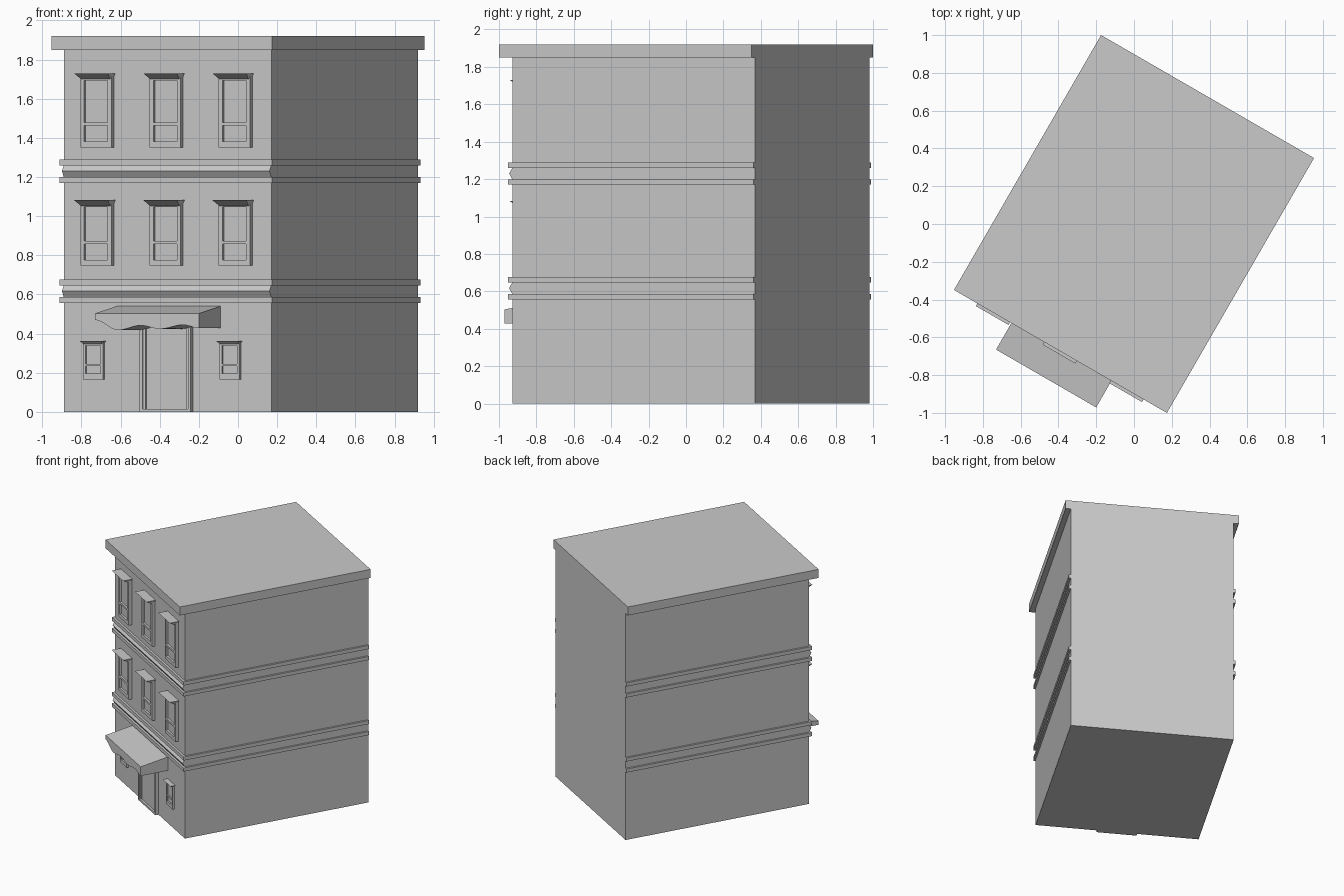
import bpy, bmesh, math

cube = bpy.data.objects.get("Cube")
if cube:
    bpy.data.objects.remove(cube, do_unlink=True)

TURN = math.radians(-30)      # the whole building is turned on its plot
WALL, BACK, HALF = -0.719, 0.779, 0.612

grey = bpy.data.materials.new("plain_grey")
grey.use_nodes = True
grey.diffuse_color = (0.59, 0.59, 0.59, 1)
grey.node_tree.nodes["Principled BSDF"].inputs["Base Color"].default_value = grey.diffuse_color


def finish(name, bm):
    bmesh.ops.recalc_face_normals(bm, faces=bm.faces)
    mesh = bpy.data.meshes.new(name)
    bm.to_mesh(mesh)
    bm.free()
    mesh.materials.append(grey)
    obj = bpy.data.objects.new(name, mesh)
    obj.rotation_euler.z = TURN
    bpy.context.collection.objects.link(obj)
    return obj


def loft(bm, ring_a, ring_b):
    """Closed solid between two matching rings of points."""
    a = [bm.verts.new(p) for p in ring_a]
    b = [bm.verts.new(p) for p in ring_b]
    bm.faces.new(a)
    bm.faces.new(b[::-1])
    for i in range(len(a)):
        j = (i + 1) % len(a)
        bm.faces.new((a[i], b[i], b[j], a[j]))


def rect(x0, x1, y0, y1, z):
    return [(x0, y0, z), (x1, y0, z), (x1, y1, z), (x0, y1, z)]


def box(bm, x0, x1, y0, y1, z0, z1):
    loft(bm, rect(x0, x1, y0, y1, z0), rect(x0, x1, y0, y1, z1))


def block(name, *size):
    bm = bmesh.new()
    box(bm, *size)
    return finish(name, bm)


def window(name, x, half, bottom, top, rail, drop, deep, cap):
    """Framed two-pane window with a hood; rail is the (low, high) middle bar."""
    bm = bmesh.new()
    bar = half * 0.25
    front = WALL - deep
    box(bm, x - half, x - half + bar, front, WALL, bottom, top - 0.004)
    box(bm, x + half - bar, x + half, front, WALL, bottom, top - 0.004)
    inner = (x - half + bar, x + half - bar)
    box(bm, *inner, front, WALL, bottom, bottom + 0.03)
    box(bm, *inner, front, WALL, *rail)
    box(bm, *inner, front, WALL, top - drop - 0.006, top - 0.004)
    finish(name + "_frame", bm)
    block(name + "_pane", *inner, WALL - deep * 0.4, WALL, bottom + 0.03, top - drop)
    # hood flares outward toward its flat top
    bm = bmesh.new()
    wide, narrow = half + 0.008, half - 0.007
    loft(bm, rect(x - narrow, x + narrow, front - 0.005, WALL, top - drop),
         rect(x - wide, x + wide, WALL - cap, WALL, top))
    finish(name + "_hood", bm)


# Main body and overhanging roof
block("walls", -HALF, HALF, WALL, BACK, 0, 1.85)
block("roof_slab", -0.651, 0.651, -BACK, BACK, 1.85, 1.92)

# Moulding between floors: two flat strips and a pointed band on the front
for floor, base in (("lower", 0.557), ("upper", 1.17)):
    for part, z in (("bottom", base), ("top", base + 0.09)):
        block(f"{floor}_{part}_strip", -0.627, 0.627, -0.737, BACK, z, z + 0.029)
    bm = bmesh.new()
    rings = [[(x, WALL + 0.005, base + 0.029), (x, WALL, base + 0.029),
              (x, -0.739, base + 0.06), (x, WALL, base + 0.09),
              (x, WALL + 0.005, base + 0.09)] for x in (-HALF, HALF)]
    loft(bm, *rings)
    finish(f"{floor}_pointed_band", bm)

# Upper floor windows
for floor, bottom, top in (("second_floor", 0.747, 1.082), ("third_floor", 1.352, 1.73)):
    for side, x in (("right", -0.408), ("middle", 0), ("left", 0.408)):
        window(f"{floor}_{side}_window", x, 0.092, bottom, top,
               (bottom + 0.111, bottom + 0.127), 0.03, 0.026, 0.076)

# Small ground floor windows
for side, x in (("right", -0.43), ("left", 0.375)):
    window(f"ground_{side}_window", x, 0.058, 0.165, 0.362,
           (0.235, 0.245), 0.016, 0.017, 0.04)

# Door with a stepped frame
for part, outer, bar, front in (("outer", 0.15, 0.016, WALL - 0.026),
                                ("inner", 0.134, 0.014, WALL - 0.018)):
    bm = bmesh.new()
    box(bm, -outer, -outer + bar, front, WALL, 0, 0.46)
    box(bm, outer - bar, outer, front, WALL, 0, 0.46)
    box(bm, -outer + bar, outer - bar, front, WALL, 0.445, 0.46)
    box(bm, -outer + bar, outer - bar, front, WALL, 0, 0.015)
    finish(f"door_{part}_frame", bm)
block("door_panel", -0.12, 0.12, WALL - 0.009, WALL, 0.015, 0.445)

# Awning with a sloping top and a wavy lower edge
wave = [(-0.30, 0.47), (-0.165, 0.418), (-0.03, 0.442),
        (0.083, 0.424), (0.22, 0.445), (0.312, 0.428)]
edge = []
for (xa, za), (xb, zb) in zip(wave, wave[1:]):
    for i in range(6):
        t = i / 6
        ease = (1 - math.cos(math.pi * t)) / 2
        edge.append((xa + (xb - xa) * t, za + (zb - za) * ease))
edge.append(wave[-1])
front_ring = [(x, -0.941, z) for x, z in edge] + [(0.312, -0.941, 0.503), (-0.30, -0.941, 0.503)]
wall_ring = [(x, WALL, z) for x, z in edge] + [(0.312, WALL, 0.54), (-0.30, WALL, 0.54)]
bm = bmesh.new()
loft(bm, front_ring, wall_ring)
awning = finish("awning", bm)
bpy.ops.object.select_all(action="DESELECT")
awning.select_set(True)
bpy.context.view_layer.objects.active = awning
bpy.ops.object.shade_smooth_by_angle(angle=math.radians(30))
